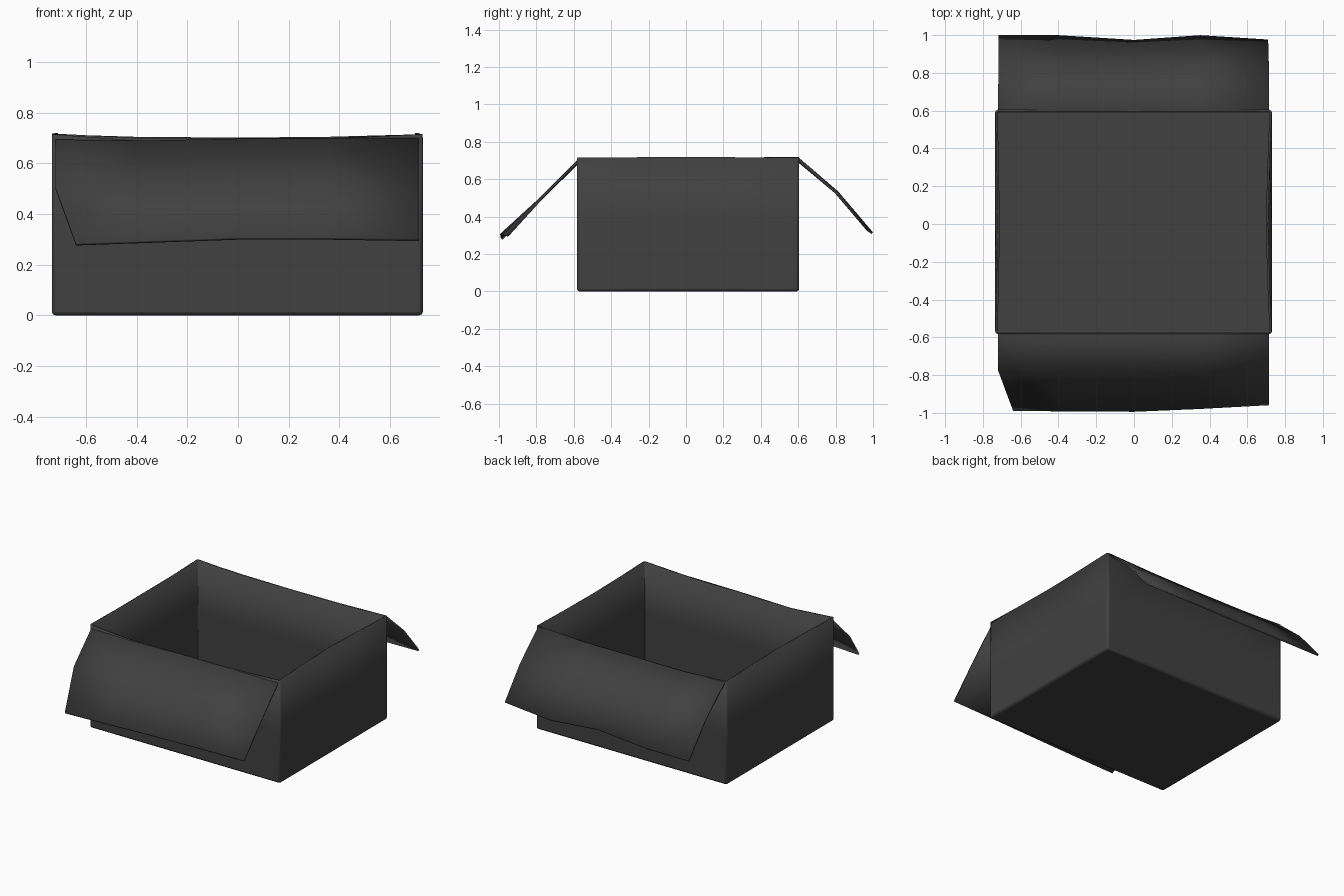
import bpy
import bmesh

cube = bpy.data.objects.get("Cube")
if cube:
    bpy.data.objects.remove(cube)

# Dark grey card
card = bpy.data.materials.new("dark grey card")
card.use_nodes = True
COLOUR = (0.052, 0.052, 0.052, 1)
card.diffuse_color = COLOUR
shader = card.node_tree.nodes["Principled BSDF"]
shader.inputs["Base Color"].default_value = COLOUR
shader.inputs["Roughness"].default_value = 0.9


def finish(name, bm, thickness, offset, bevel=0):
    """Turn a sheet into a shaded object with real thickness."""
    bmesh.ops.recalc_face_normals(bm, faces=bm.faces)
    mesh = bpy.data.meshes.new(name)
    bm.to_mesh(mesh)
    bm.free()
    mesh.materials.append(card)
    ob = bpy.data.objects.new(name, mesh)
    bpy.context.collection.objects.link(ob)
    if bevel:
        mod = ob.modifiers.new("rounded folds", 'BEVEL')
        mod.width, mod.segments = bevel, 2
        mod.limit_method, mod.angle_limit = 'ANGLE', 0.7
    mod = ob.modifiers.new("card thickness", 'SOLIDIFY')
    mod.thickness, mod.offset = thickness, offset
    bpy.ops.object.select_all(action='DESELECT')
    ob.select_set(True)
    bpy.context.view_layer.objects.active = ob
    bpy.ops.object.shade_smooth_by_angle(angle=0.6)
    return ob


def skin(bm, rows, closed=False):
    """Join rows of points with quads and return the rows of vertices."""
    rows = [[bm.verts.new(p) for p in row] for row in rows]
    for low, high in zip(rows, rows[1:]):
        n = len(low)
        for i in range(n if closed else n - 1):
            j = (i + 1) % n
            bm.faces.new((low[i], low[j], high[j], high[i]))
    return rows


# Open tray: rim runs counter-clockwise, with sagging front and back edges
L, R, F, B = -0.735, 0.73, -0.583, 0.605
rim = [(L, F, .715), (-.4, F, .69), (0, F, .695), (.35, F, .697),
       (R, F, .715), (.718, -.3, .717), (.71, 0, .72), (.718, .3, .717),
       (R, B, .715), (.35, B, .70), (0, B, .70), (-.4, B, .70),
       (L, B, .718), (-.727, .3, .717), (-.723, 0, .72), (-.727, -.3, .717)]
base = [(min(max(x * 1.03, L), R), y, 0) for x, y, z in rim]
middle = [(b[0], b[1], r[2] / 2) for b, r in zip(base, rim)]
bm = bmesh.new()
rings = skin(bm, [base, middle, rim], closed=True)
bm.faces.new(rings[0])
finish("box_tray", bm, 0.012, -1, bevel=0.014)

# Front flap: straight slope, with its right corner cut off
bm = bmesh.new()
skin(bm, [
    [(-.72, -.58, .69), (-.4, -.58, .685), (0, -.58, .693), (.35, -.58, .695), (.715, -.58, .695)],
    [(-.72, -.77, .50), (-.4, -.78, .49), (0, -.78, .495), (.35, -.78, .495), (.715, -.77, .50)],
    [(-.64, -.985, .28), (-.36, -.988, .29), (0, -.99, .303), (.35, -.975, .303), (.715, -.955, .297)]])
finish("front_flap", bm, 0.012, 0)

# Back flap: bends down halfway, with a wavy free edge
bm = bmesh.new()
skin(bm, [
    [(-.72, .60, .71), (-.4, .60, .70), (0, .60, .697), (.35, .60, .70), (.715, .60, .71)],
    [(-.718, .81, .53), (-.4, .81, .53), (0, .80, .53), (.35, .81, .53), (.715, .80, .53)],
    [(-.718, .995, .312), (-.4, .995, .312), (0, .97, .33), (.35, .995, .312), (.71, .972, .33)]])
finish("back_flap", bm, 0.012, 0)
